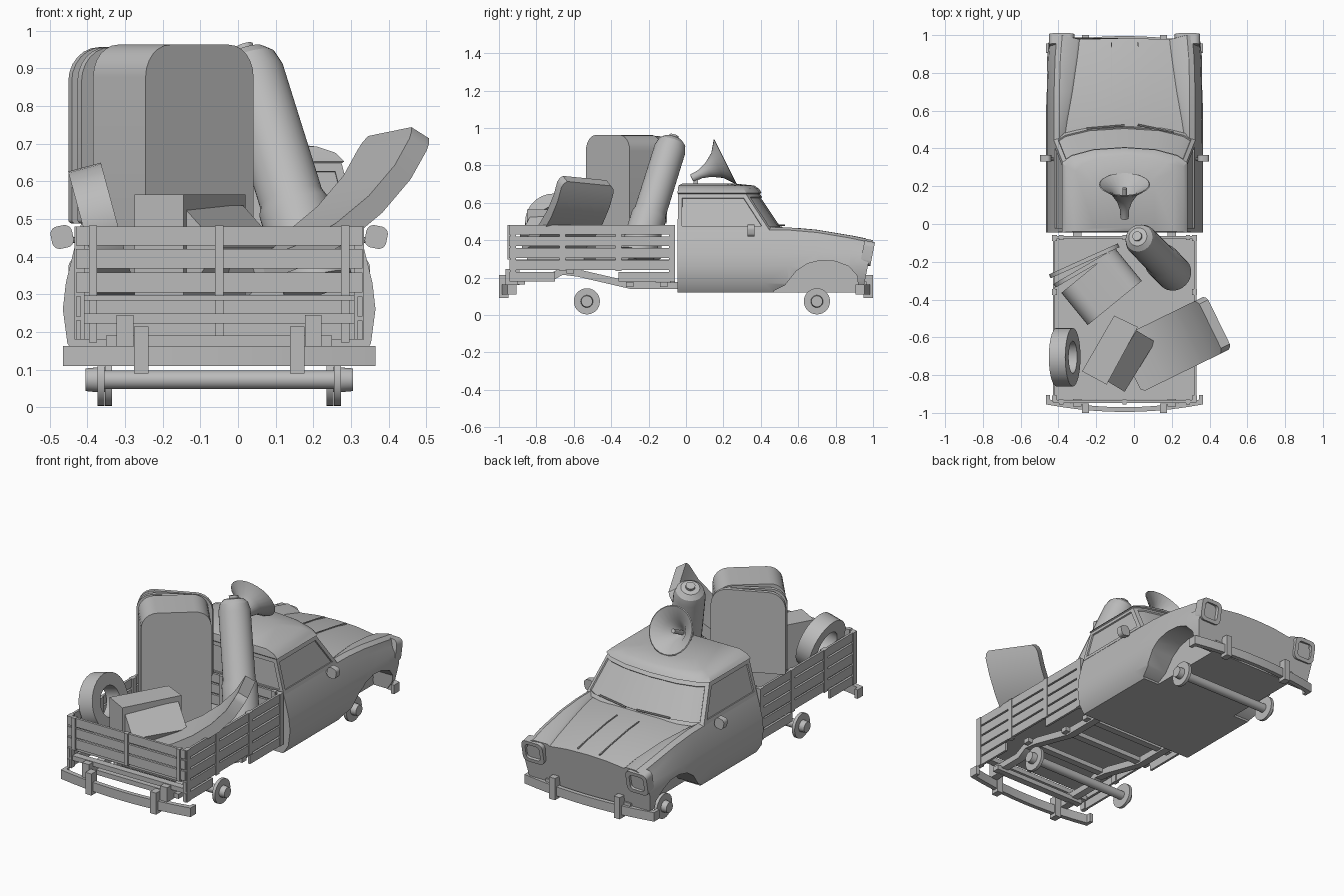
import bpy, bmesh, math
from mathutils import Matrix, Vector

if "Cube" in bpy.data.objects:
    bpy.data.objects.remove(bpy.data.objects["Cube"])

CX = -0.05  # centre line of the truck
grey = bpy.data.materials.new("plain_grey")
grey.diffuse_color = (0.5, 0.5, 0.5, 1)
grey.use_nodes = True
grey.node_tree.nodes["Principled BSDF"].inputs["Base Color"].default_value = grey.diffuse_color


def mesh(name, verts, faces, mat=Matrix()):
    bm = bmesh.new()
    vs = [bm.verts.new(mat @ Vector(v)) for v in verts]
    for f in faces:
        bm.faces.new([vs[i] for i in f])
    bmesh.ops.remove_doubles(bm, verts=bm.verts, dist=1e-5)
    bmesh.ops.recalc_face_normals(bm, faces=bm.faces)
    me = bpy.data.meshes.new(name)
    bm.to_mesh(me)
    bm.free()
    me.materials.append(grey)
    ob = bpy.data.objects.new(name, me)
    bpy.context.collection.objects.link(ob)
    return ob


def loft(name, rings, mat=Matrix()):
    n = len(rings[0])
    faces = [(k*n+i, k*n+(i+1) % n, (k+1)*n+(i+1) % n, (k+1)*n+i)
             for k in range(len(rings)-1) for i in range(n)]
    faces += [tuple(range(n)), tuple((len(rings)-1)*n+i for i in range(n))]
    return mesh(name, [p for r in rings for p in r], faces, mat)


def prism(name, pts, depth, mat=Matrix()):
    return loft(name, [[(x, y, z) for x, y in pts] for z in (0, depth)], mat)


def frame(origin, xa, ya):
    x, y = Vector(xa).normalized(), Vector(ya).normalized()
    m = Matrix((x, y, x.cross(y))).transposed().to_4x4()
    m.translation = origin
    return m


def side_prism(name, pts, x0, x1):
    return prism(name, pts, x1-x0, frame((x0, 0, 0), (0, 1, 0), (0, 0, 1)))


def box(name, x0, x1, y0, y1, z0, z1):
    return prism(name, [(x0, y0), (x1, y0), (x1, y1), (x0, y1)], z1-z0, Matrix.Translation((0, 0, z0)))


def lathe(name, profile, origin, axis, n=24):
    m = Matrix.Translation(origin) @ Vector(axis).to_track_quat('Z', 'Y').to_matrix().to_4x4()
    rings = [[(r*math.cos(a*math.tau/n), r*math.sin(a*math.tau/n), h) for r, h in profile] for a in range(n)]
    k = len(profile)
    faces = []
    for a in range(n):
        b = (a+1) % n
        for i in range(k-1):
            q = [a*k+i, b*k+i, b*k+i+1, a*k+i+1]
            if profile[i][0] == 0:
                q.pop(1)
            elif profile[i+1][0] == 0:
                q.pop(2)
            faces.append(q)
    return mesh(name, [p for r in rings for p in r], faces, m)


def rod(name, a, b, r, n=20):
    a, b = Vector(a), Vector(b)
    return lathe(name, [(0, 0), (r, 0), (r, (b-a).length), (0, (b-a).length)], a, b-a, n)


def rrect(w, h, r, low=None, n=6):
    pts = []
    for k, (sx, sy) in enumerate(((1, 1), (-1, 1), (-1, -1), (1, -1))):
        q = r if k < 2 or low is None else low
        for i in range(n+1):
            a = (k+i/n)*math.pi/2
            pts.append((sx*(w/2-q)+q*math.cos(a), sy*(h/2-q)+q*math.sin(a)))
    return pts


# Lower body: lofted cross-sections from cab back to nose
rings = []
for y, hw, zt, g in ((-.045, .415, .47, .335), (.42, .415, .47, .335), (.55, .415, .468, .315),
                     (.7, .415, .455, .288), (.88, .41, .425, .262), (1.0, .40, .4, .25)):
    half = [(0, .12), (hw-.045, .12), (hw-.012, .17), (hw, .26), (hw-.008, .33), (hw-.03, zt-.05),
            (hw-.042, zt-.014), (hw-.07, zt), (g, zt-.01), (g-.012, zt-.02), (g*.5, zt-.006), (0, zt-.002)]
    loop = half + [(-x, z) for x, z in half[-2:0:-1]]
    nose = y > .95
    rings.append([(CX+x, y-(.2*(.4-z) if nose else 0)-(.018 if nose and abs(x) <= g and z > .3 else 0), z)
                  for x, z in loop])
body = loft("cab_lower_body", rings)

# Wheel arches cut into both sides
arch = [(.45, .05), (.47, .13), (.53, .16), (.59, .235), (.65, .275), (.72, .292),
        (.80, .287), (.87, .26), (.915, .21), (.93, .05)]
for s in (-1, 1):
    x0, x1 = sorted((CX+s*.27, CX+s*.5))
    cut = side_prism("arch_cutter", arch, x0, x1)
    cut.hide_render = True
    mod = body.modifiers.new("arch", 'BOOLEAN')
    mod.operation, mod.object, mod.solver = 'DIFFERENCE', cut, 'EXACT'
    bpy.context.view_layer.objects.active = body
    bpy.ops.object.modifier_apply(modifier=mod.name)
    bpy.data.objects.remove(cut)

# Cabin with bowed windscreen, rounded roof and inset windows
rings = []
for z, hw, yb, ys, d in ((.455, .375, -.045, .445, .08), (.648, .325, -.042, .32, .075),
                         (.652, .332, -.045, .325, .08), (.675, .31, -.043, .305, .085),
                         (.692, .26, -.04, .28, .085), (.703, .16, -.02, .2, .06)):
    half = [(0, yb), (hw, yb), (hw, ys), (hw*.85, ys+d*.45), (hw*.5, ys+d*.85), (0, ys+d)]
    rings.append([(CX+x, y, z) for x, y in half + [(-x, y) for x, y in half[-2:0:-1]]])
cabin = loft("cabin", rings)
bm = bmesh.new()
bm.from_mesh(cabin.data)
band = [f for f in bm.faces if .5 < f.calc_center_median().z < .62]
for test in (lambda n: n.x > .9, lambda n: n.x < -.9, lambda n: n.y > .2 and abs(n.x) < .9, lambda n: n.y < -.9):
    sel = [f for f in band if test(f.normal)]
    bmesh.ops.inset_region(bm, faces=sel, thickness=.022, depth=0, use_even_offset=True)
    bmesh.ops.inset_region(bm, faces=sel, thickness=.001, depth=-.008, use_even_offset=True)
bm.to_mesh(cabin.data)
bm.free()

# Bonnet ridges and wipers
ridge = [(.6, .457), (.7, .448), (.88, .418), (.96, .402)]
for x in (-.12, .02):
    side_prism("bonnet_ridge", ridge + [(y, z+.008) for y, z in reversed(ridge)], x-.003, x+.003)
for x0, x1, y0, y1 in ((-.25, -.05, .505, .522), (.02, .21, .525, .485)):
    rod("wiper", (x0, y0, .48), (x1, y1, .48), .005, 6)

for s in (-1, 1):
    # Headlights: rounded frames with a sunken lens
    m = frame((CX+s*.333, .972, .33), (-1, 0, 0), (0, .2, 1))
    outer, inner = rrect(.135, .13, .03), rrect(.09, .088, .02)
    loft("headlight", [[(x, y, z) for x, y in p] for p, z in
                       ((outer, -.03), (outer, .026), (inner, .026), (inner, .004))], m)
    # Mirrors
    prism("mirror", rrect(.058, .06, .02), .035, frame((CX+s*.417, .365, .452), (1, 0, -.2*s), (.2*s, 0, 1)))
    rod("mirror_arm", (CX+s*.36, .34, .44), (CX+s*.42, .35, .45), .008, 8)

    # Curved bumpers with upright guards, front (s=1) and rear (s=-1)
    xs = [-.415+.083*i for i in range(11)]
    arc = [(x, s*(.995-.04*(x/.415)**2)) for x in xs]
    inn = [(x*.95, y-s*.025) for x, y in reversed(arc)]
    pts = [(-.415, s*.905)] + arc + [(.415, s*.905), (.395, s*.905)] + inn + [(-.395, s*.905)]
    prism("bumper", pts, .052, Matrix.Translation((CX, 0, .11)))
    for t in (-1, 1):
        x = CX+t*.207
        box("bumper_guard", x-.019, x+.019, *sorted((s*.95, s*1.0)), .09, .215)
        box("bumper_bracket", CX+t*.25-.022, CX+t*.25+.022, *sorted((s*.89, s*.965)), .16, .245 if s < 0 else .18)

# Axles with hub discs
for y, d in ((-.53, .31), (.70, .29)):
    rod("axle", (CX-d, y, .073), (CX+d, y, .073), .025)
    for s in (-1, 1):
        lathe("wheel_hub", [(0, 0), (.07, 0), (.07, .018), (.033, .018), (.03, .05), (0, .05)],
              (CX+s*(d-.005), y, .073), (s, 0, 0), 28)

# Chassis rails, cross members and raised load floor
rail = [(-.95, .18), (-.72, .18), (-.66, .215), (-.58, .205), (-.3, .14), (.0, .14),
        (.0, .175), (-.3, .18), (-.56, .24), (-.68, .245), (-.74, .215), (-.95, .215)]
for s in (-1, 1):
    side_prism("chassis_rail", rail, CX+s*.25-.022, CX+s*.25+.022)
for y, z, w in ((-.91, .222, .36), (-.88, .163, .3), (-.62, .222, .3), (-.3, .15, .3), (-.12, .15, .3)):
    box("cross_member", CX-w, CX+w, y-.02, y+.02, z, z+.027)
box("bed_floor", CX-.37, CX+.37, -.93, -.065, .283, .298)

# Slatted bed sides, tailgate and headboard
rows = [(.43, .48), (.368, .42), (.304, .358), (.241, .294), (.18, .23)]
for s in (-1, 1):
    x0, x1 = sorted((CX+s*.367, CX+s*.38))
    for i, (z0, z1) in enumerate(rows):
        spans = ((-.945, -.06),) if i < 4 else ((-.945, -.70), (-.36, -.06))
        for y0, y1 in spans:
            box("side_slat", x0, x1, y0, y1, z0, z1)
    for y in (-.925, -.66, -.36, -.075):
        p0, p1 = sorted((CX+s*.358, CX+s*.384))
        box("side_post", p0, p1, y-.016, y+.016, .235 if -.7 < y < -.3 else .18, .48)
for y, n in ((-.94, 3), (-.07, 5)):
    for z0, z1 in rows[:n]:
        box("end_slat", CX-.375, CX+.375, y-.007, y+.007, z0, z1)
    for x in (-.335, 0, .335):
        box("end_post", CX+x-.011, CX+x+.011, y-.015, y+.012, rows[n-1][0]-.008, .482)

# Loudspeaker horn on the roof
lathe("roof_horn", [(0, 0), (.022, .002), (.024, .05), (.04, .1), (.075, .155), (.135, .2),
                    (.13, .203), (.068, .162), (.033, .11), (.008, .08), (0, .08)], (CX, .03, .73), (0, .18, .09), 24)
rod("horn_driver", (CX, .09, .76), (CX, .19, .81), .012, 12)
box("horn_foot", CX-.012, CX+.012, .04, .065, .69, .74)

# Rounded cabinet and two thin panels beside it
prism("cabinet", rrect(.37, .665, .085, .02), -.22, frame((-.102, -.418, .63), (.77, .63, 0), (0, 0, 1)))
for w, x, y, ax in ((.40, -.268, -.185, (.91, .41, 0)), (.38, -.262, -.222, (.86, .5, 0))):
    prism("thin_panel", rrect(w, .468, .09, .01), .022, frame((x, y, .722), ax, (0, 0, 1)))

# Leaning gas cylinder
base, top = Vector((.212, -.262, .325)), Vector((.018, -.066, .95))
L = (top-base).length
lathe("gas_cylinder", [(0, 0), (.095, 0), (.095, .225), (.086, .25), (.085, L-.07), (.074, L-.03), (.05, L-.008),
                       (.025, L-.005), (.025, L+.01), (0, L+.01)], base, top-base, 28)

# Spare tyre leaning on the side
lathe("spare_tyre", [(.085, -.045), (.155, -.045), (.155, .045), (.085, .045), (.085, -.045)],
      (-.367, -.705, .488), (.96, 0, .26), 28)

# Two crates, the small one tipped over against the tall one
prism("tall_crate", [(-.105, -.485), (.02, -.545), (-.145, -.85), (-.275, -.78)], .267, Matrix.Translation((0, 0, .298)))
m = frame((-.02, -.725, 0), (-.27, .165, 0), (0, 0, 1))
prism("small_crate", [(.055, .535), (-.06, .425), (.03, .315), (.145, .425)], .31,
      m @ Matrix.Translation((0, 0, -.155)))

# Curved padded slab leaning out over the side
U, W = Vector((.9, .44, 0)), Vector((.44, -.9, .09))
path = [(-.02, .345, .14), (.0, .352, .155), (.12, .392, .155), (.23, .45, .155), (.33, .525, .155),
        (.41, .61, .155), (.455, .683, .155), (.466, .703, .147), (.474, .717, .13)]
rings = []
for i, (u, z, w) in enumerate(path):
    a, b = path[max(i-1, 0)], path[min(i+1, len(path)-1)]
    t = Vector((b[0]-a[0], b[1]-a[1])).normalized()
    rings.append([Vector((0, -.738, z+t.x*sn*.03)) + U*(u-t.y*sn*.03) + W*w*sw
                  for sw, sn in ((-1, -1), (1, -1), (1, 1), (-1, 1))])
loft("padded_slab", rings)

# Smooth shading with sharp edges kept
bpy.ops.object.select_all(action='SELECT')
bpy.context.view_layer.objects.active = body
bpy.ops.object.shade_smooth_by_angle(angle=math.radians(32))
